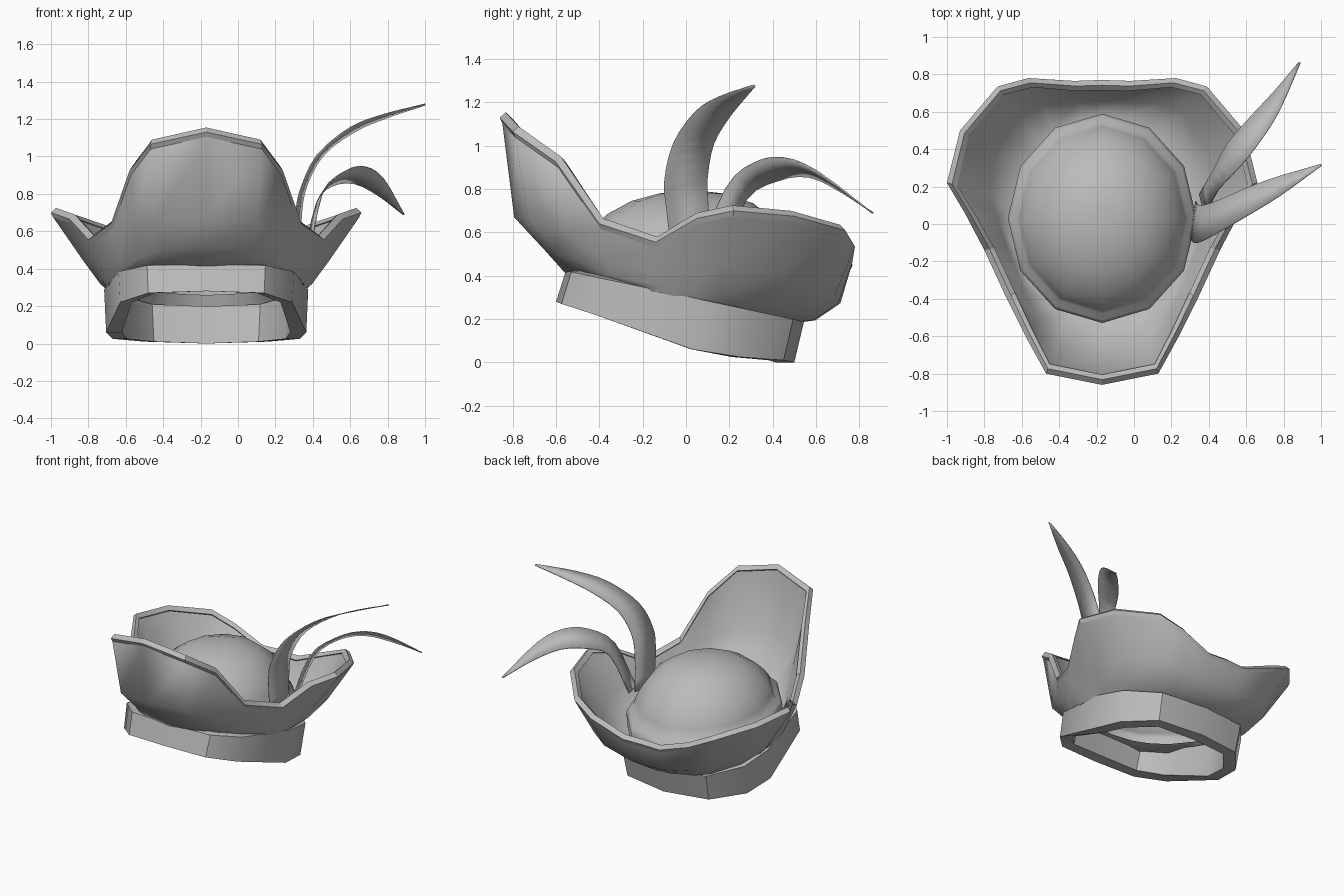
import bpy, bmesh, math
from mathutils import Vector

cube = bpy.data.objects.get("Cube")
if cube:
    bpy.data.objects.remove(cube, do_unlink=True)

CX = -0.17  # centre line of the hat; the feathers sit off to one side

grey = bpy.data.materials.new("plain_grey")
grey.use_nodes = True
COLOR = (0.5, 0.5, 0.5, 1)
grey.diffuse_color = COLOR
grey.node_tree.nodes["Principled BSDF"].inputs["Base Color"].default_value = COLOR


def finish(name, bm, angle):
    bmesh.ops.recalc_face_normals(bm, faces=bm.faces[:])
    mesh = bpy.data.meshes.new(name)
    bm.to_mesh(mesh)
    bm.free()
    mesh.materials.append(grey)
    obj = bpy.data.objects.new(name, mesh)
    bpy.context.collection.objects.link(obj)
    bpy.ops.object.select_all(action='DESELECT')
    obj.select_set(True)
    bpy.context.view_layer.objects.active = obj
    bpy.ops.object.shade_smooth_by_angle(angle=math.radians(angle))
    return obj


def mirrored(half):
    """Turn a front-to-back half outline into a closed symmetric ring."""
    half = [Vector(p) for p in half]
    other = [Vector((-p.x, p.y, p.z)) for p in reversed(half[1:-1])]
    return half + other


def loft(name, rings, angle, closed=False, cap=False):
    bm = bmesh.new()
    rows = [[bm.verts.new((p.x + CX, p.y, p.z)) for p in ring] for ring in rings]
    pairs = list(zip(rows, rows[1:]))
    if closed:
        pairs.append((rows[-1], rows[0]))
    for a, b in pairs:
        for i in range(len(a)):
            j = (i + 1) % len(a)
            bm.faces.new((a[i], a[j], b[j], b[i]))
    if cap:
        bm.faces.new(rows[-1])
    return finish(name, bm, angle)


def on_ellipse(p, rx, ry, cy, z0, slope):
    """Project an outline point onto a tilted ellipse."""
    a = math.atan2((p.y - cy) / ry, p.x / rx)
    y = cy + ry * math.sin(a)
    return Vector((rx * math.cos(a), y, z0 + slope * y))


def inset(ring, d, dz):
    """Move a ring toward its axis by d and up by dz."""
    return [p - Vector((p.x, p.y, 0)).normalized() * d + Vector((0, 0, dz)) for p in ring]


# Turned-up brim: tall at the front, flared sides, dipping at the back
rim = mirrored([
    (0, -0.86, 1.155), (0.30, -0.80, 1.09), (0.41, -0.60, 0.95),
    (0.51, -0.40, 0.665), (0.63, -0.14, 0.58), (0.73, 0.05, 0.69),
    (0.83, 0.22, 0.725), (0.76, 0.50, 0.70), (0.56, 0.735, 0.635),
    (0.395, 0.78, 0.56), (0.15, 0.765, 0.47), (0, 0.77, 0.475)])
base = [on_ellipse(p, 0.53, 0.54, -0.02, 0.295, -0.213) for p in rim]
floor = [on_ellipse(p, 0.50, 0.56, 0.03, 0.35, -0.17) for p in rim]
inner_floor = [on_ellipse(p, 0.43, 0.47, 0.03, 0.345, -0.17) for p in rim]
wall_top = inset(rim, 0.012, -0.05)
hem, middle = [], []
for b, e in zip(base, wall_top):
    lean = abs(b.y + 0.02) / 0.54
    back = max(0, b.y / 0.52)
    for ring, h, v in ((hem, 0.13 + 0.19 * lean, 0.15 - 0.11 * back),
                       (middle, 0.45 + 0.36 * lean ** 2, 0.45 - 0.08 * lean)):
        ring.append(Vector((b.x + (e.x - b.x) * h, b.y + (e.y - b.y) * h,
                            b.z + (e.z - b.z) * v)))
loft("brim", [base, hem, middle, wall_top, inset(rim, 0.053, -0.03),
              inset(middle, 0.055, 0.035), floor, inner_floor], 70, closed=True)

# Bevelled trim along the brim edge
loft("brim_trim", [wall_top, inset(rim, 0, -0.025), inset(rim, 0.028, 0),
                   inset(rim, 0.055, -0.025)], 30, closed=True)

# Crown inside the brim: a short wall, a soft lip and a dome
steps = [(0.97, -0.03), (0.99, 0.08), (0.96, 0.11), (0.90, 0.13), (0.87, 0.18),
         (0.81, 0.235), (0.70, 0.31), (0.50, 0.385), (0.27, 0.425), (0.1, 0.435)]
crown = []
for r, h in steps:
    ring = []
    for i in range(12):
        a = math.tau * i / 12
        y = 0.03 + 0.565 * r * math.sin(a)
        ring.append(Vector((0.51 * r * math.cos(a), y,
                            0.355 + h - 0.17 * y * (1 - h / 0.44))))
    crown.append(ring)
loft("crown", crown, 60, cap=True)

# Head band: a thick tilted ring below the brim
low = mirrored([(0, -0.60, 0.28), (0.31, -0.575, 0.27), (0.46, -0.42, 0.22),
                (0.535, 0.03, 0.06), (0.50, 0.25, 0.025), (0.33, 0.45, 0.01),
                (0, 0.50, 0)])
high = [Vector((p.x * 1.02, p.y + 0.045, 0.305 - 0.213 * (p.y + 0.045))) for p in low]
loft("head_band", [high, low, inset(low, 0.085, 0), inset(high, 0.085, 0.01)],
     35, closed=True)


# Feathers: curved tapering ribbons between two edge curves
def spline(points, cuts=3):
    """Smooth a polyline with a Catmull-Rom curve."""
    pts = [Vector(p) for p in points]
    pts = [2 * pts[0] - pts[1]] + pts + [2 * pts[-1] - pts[-2]]
    out = []
    for p0, p1, p2, p3 in zip(pts, pts[1:], pts[2:], pts[3:]):
        for k in range(cuts):
            t = k / cuts
            out.append((2 * p1 + (p2 - p0) * t + (2 * p0 - 5 * p1 + 4 * p2 - p3) * t ** 2
                        + (3 * p1 - p0 - 3 * p2 + p3) * t ** 3) / 2)
    return out + [pts[-2]]


def feather(name, left, right):
    bm = bmesh.new()
    a = [bm.verts.new(p) for p in spline(left)]
    b = [bm.verts.new(p) for p in spline(right)]
    for i in range(len(a) - 1):
        bm.faces.new((a[i], a[i + 1], b[i + 1], b[i]))
    obj = finish(name, bm, 50)
    mod = obj.modifiers.new("thickness", 'SOLIDIFY')
    mod.thickness = 0.006
    mod.offset = 0


feather("tall_feather",
        [(0.30, -0.06, 0.45), (0.31, -0.09, 0.70), (0.34, -0.10, 0.84),
         (0.425, -0.06, 1.01), (0.60, 0.04, 1.155), (0.78, 0.15, 1.225), (1.0, 0.31, 1.28)],
        [(0.33, 0.12, 0.45), (0.34, 0.105, 0.70), (0.37, 0.10, 0.85),
         (0.46, 0.13, 1.01), (0.62, 0.20, 1.13), (0.79, 0.26, 1.205), (1.0, 0.32, 1.275)])
feather("low_feather",
        [(0.35, 0.16, 0.45), (0.42, 0.28, 0.75), (0.50, 0.43, 0.84),
         (0.62, 0.57, 0.855), (0.75, 0.71, 0.79), (0.88, 0.865, 0.69)],
        [(0.38, 0.04, 0.45), (0.45, 0.18, 0.80), (0.57, 0.31, 0.92),
         (0.68, 0.45, 0.945), (0.78, 0.61, 0.88), (0.89, 0.86, 0.69)])
